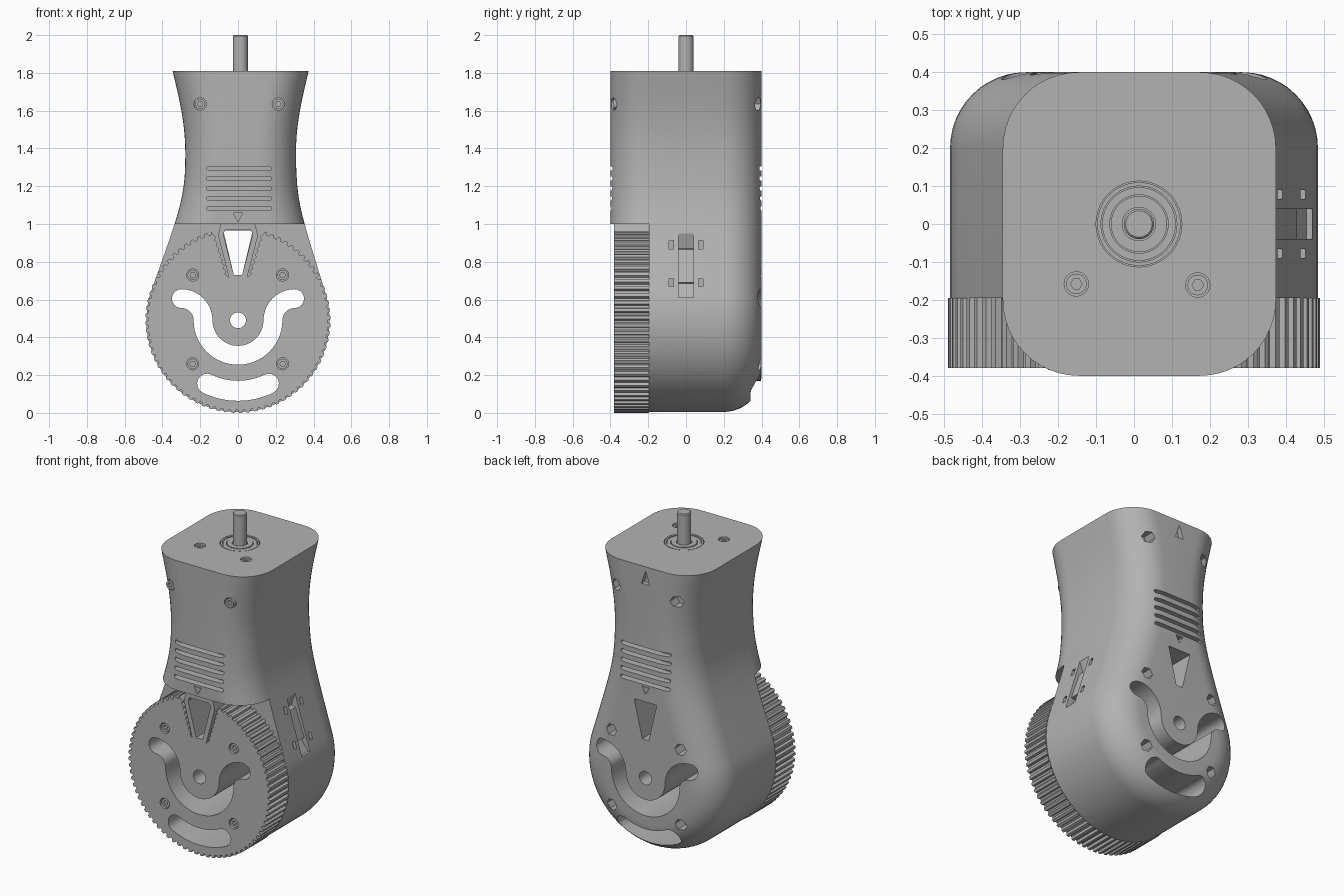
import bpy, bmesh
from math import sin, cos, radians, pi, tau
from mathutils import Vector
from mathutils.geometry import interpolate_bezier

if "Cube" in bpy.data.objects:
    bpy.data.objects.remove(bpy.data.objects["Cube"])

grey = bpy.data.materials.new("plain grey")
grey.use_nodes = True
grey.diffuse_color = (0.45, 0.45, 0.45, 1)
grey.node_tree.nodes["Principled BSDF"].inputs["Base Color"].default_value = grey.diffuse_color


# ---- helpers ----
def place(u, v, w, axis):
    return (u, w, v) if axis == "Y" else (u, v, w)


def prism(bm, pts, lo, hi, axis="Y"):
    """Closed outline extruded along an axis."""
    a, b = [[bm.verts.new(place(u, v, w, axis)) for u, v in pts] for w in (lo, hi)]
    bm.faces.new(a)
    bm.faces.new(b[::-1])
    for i in range(len(a)):
        j = (i + 1) % len(a)
        bm.faces.new((a[j], a[i], b[i], b[j]))


def ring(bm, outer, inner, lo, hi, axis="Y"):
    """Extruded outline with a matching hole."""
    loops = [[bm.verts.new(place(u, v, w, axis)) for u, v in pts]
             for pts, w in ((outer, lo), (outer, hi), (inner, hi), (inner, lo))]
    n = len(outer)
    for k in range(4):
        a, b = loops[k], loops[(k + 1) % 4]
        for i in range(n):
            bm.faces.new((a[i], a[(i + 1) % n], b[(i + 1) % n], b[i]))


def circle(x, v, r, n=32):
    return [(x + r * cos(tau * i / n), v + r * sin(tau * i / n)) for i in range(n)]


def arc(cx, cz, r, a0, a1, n=16):
    return [(cx + r * cos(radians(a0 + (a1 - a0) * i / n)),
             cz + r * sin(radians(a0 + (a1 - a0) * i / n))) for i in range(n + 1)]


def box(x0, x1, z0, z1):
    return [(x0, z0), (x1, z0), (x1, z1), (x0, z1)]


def stroke(path, w):
    """Round-ended outline around a centre line."""
    pts = [Vector(p) for p in path]
    left, right = [], []
    for i, p in enumerate(pts):
        d = (pts[min(i + 1, len(pts) - 1)] - pts[max(i - 1, 0)]).normalized()
        n = Vector((-d.y, d.x)) * w
        left.append(p + n)
        right.append(p - n)

    def cap(p, start):
        v = start - p
        return [p + Vector((v.x * cos(t) + v.y * sin(t), v.y * cos(t) - v.x * sin(t)))
                for t in (pi * k / 8 for k in range(1, 8))]
    return [tuple(p) for p in left + cap(pts[-1], left[-1]) + right[::-1] + cap(pts[0], right[0])]


def make(name, bm):
    bmesh.ops.recalc_face_normals(bm, faces=bm.faces)
    mesh = bpy.data.meshes.new(name)
    bm.to_mesh(mesh)
    bm.free()
    mesh.materials.append(grey)
    obj = bpy.data.objects.new(name, mesh)
    bpy.context.collection.objects.link(obj)
    return obj


def activate(obj):
    bpy.ops.object.select_all(action="DESELECT")
    obj.select_set(True)
    bpy.context.view_layer.objects.active = obj


def cut(obj, bm):
    tool = make("cutter", bm)
    tool.hide_render = True
    mod = obj.modifiers.new("cut", "BOOLEAN")
    mod.operation, mod.solver, mod.object = "DIFFERENCE", "EXACT", tool
    activate(obj)
    bpy.ops.object.modifier_apply(modifier=mod.name)
    bpy.data.objects.remove(tool)


def smooth(obj):
    activate(obj)
    bpy.ops.object.shade_smooth_by_angle(angle=radians(30))


# ---- shared outlines ----
HUB = 0.49
TOP = 1.81
AXIS_X = 0.013
u_slot = stroke(arc(-0.3, HUB, 0.115, 90, 0, 10) + arc(0, HUB, 0.185, 180, 360, 28)[1:-1]
                + arc(0.3, HUB, 0.115, 180, 90, 10), 0.05)
low_slot = stroke(arc(0, HUB, 0.373, -116, -64), 0.053)
hub_hole = circle(0, HUB, 0.042)
window = [(-0.022, 0.73), (0.022, 0.73), (0.078, 0.965), (-0.078, 0.965)]
low_screws = [(x, z) for x in (-0.24, 0.236) for z in (0.26, 0.73)]
high_screws = [(-0.2, 1.635), (0.213, 1.635)]
top_screws = [(-0.152, -0.158), (0.168, -0.161)]

# ---- body: outline lofted along y with rounded front and back edges ----
side = [(x, z, radians(-90 + 108 * i / 28))
        for i, (x, z) in enumerate(arc(0, HUB, 0.485, -90, 18, 28))]
neck = interpolate_bezier(Vector((0.461, 0.64)), Vector((0.32, 1.07)),
                          Vector((0.293, 1.12)), Vector((0.293, 1.38)), 16)
neck += interpolate_bezier(Vector((0.293, 1.38)), Vector((0.293, 1.55)),
                           Vector((0.335, 1.7)), Vector((0.36, TOP)), 12)[1:]
side += [(p.x, p.y, radians(18) * max(0, 1 - (p.y - 0.64) / 0.6)) for p in neck[1:]]


def section(inset):
    half = [(x - inset * cos(a), z - inset * sin(a)) for x, z, a in side]
    loop = half + [(-x, z) for x, z in half[:0:-1]]
    return [(x + 0.014 * min(1, max(0, (z - 0.64) / 0.6)), z) for x, z in loop]


R = 0.2
steps = [radians(90 * i / 12) for i in range(13)]
stations = [(-0.2 - R * cos(t), R * (1 - sin(t))) for t in steps]
stations += [(-y, d) for y, d in stations[::-1]]
bm = bmesh.new()
loops = [[bm.verts.new((x, y, z)) for x, z in section(d)] for y, d in stations]
for a, b in zip(loops, loops[1:]):
    for i in range(len(a)):
        j = (i + 1) % len(a)
        bm.faces.new((a[i], a[j], b[j], b[i]))
bm.faces.new(loops[0])
bm.faces.new(loops[-1])
body = make("body", bm)

# Step that makes room for the toothed wheel
bm = bmesh.new()
prism(bm, box(-1, 1, -1, 1), -1, -0.195)
cut(body, bm)

# Openings, vents, screw pockets and marks
bm = bmesh.new()
for outline in (u_slot, low_slot, hub_hole, window):
    prism(bm, outline, -0.3, 0.5)
for lo, hi in ((-0.45, -0.36), (0.36, 0.45)):
    for i in range(5):
        z = 1.082 + 0.053 * i
        prism(bm, stroke([(-0.155, z), (0.165, z)], 0.011), lo, hi)
    prism(bm, [(0, 1.012), (0.025, 1.058), (-0.025, 1.058)], lo, hi)
prism(bm, [(0, 1.785), (0.028, 1.7), (-0.028, 1.7)], 0.37, 0.45)
for x, z in high_screws:
    prism(bm, circle(x, z, 0.032), -0.45, -0.34)
for x, z in high_screws + low_screws:
    prism(bm, circle(x, z, 0.037, 6), 0.32, 0.45)
for x, y in top_screws:
    prism(bm, circle(x, y, 0.032), 1.77, 1.9, "Z")
prism(bm, circle(AXIS_X, 0, 0.113, 48), 1.78, 1.9, "Z")
# Strap recess and its small square holes
prism(bm, [(0.6, 0.95), (0.365, 0.95), (0.34, 0.87), (0.37, 0.865),
           (0.43, 0.69), (0.405, 0.685), (0.455, 0.61), (0.6, 0.61)], -0.04, 0.04)
for y in (-0.078, 0.078):
    for x, z in ((0.35, 0.89), (0.41, 0.69)):
        prism(bm, box(x, 0.6, z - 0.022, z + 0.022), y - 0.012, y + 0.012)
cut(body, bm)
smooth(body)

# ---- toothed wheel with a serrated notch ----
TEETH = 76
rim = []
for i in range(TEETH):
    for f, r in ((0, 0.475), (0.3, 0.475), (0.45, 0.49), (0.85, 0.49)):
        t = tau * (i + f) / TEETH
        rim.append((r * sin(t), HUB + r * cos(t)))
bm = bmesh.new()
prism(bm, rim, -0.38, -0.195)
wheel = make("toothed_wheel", bm)
bm = bmesh.new()
flank = [(0.052 + 0.065 * i / 14 + 0.012 * (i % 2), 0.72 + 0.015 * i) for i in range(15)]
flank += [(0.14, 0.955), (0.14, 1.1)]
prism(bm, flank + [(-x, z) for x, z in flank[::-1]], -0.5, -0.1)
for outline in (u_slot, low_slot, hub_hole):
    prism(bm, outline, -0.5, -0.1)
for x, z in low_screws:
    prism(bm, circle(x, z, 0.032), -0.45, -0.33)
cut(wheel, bm)
smooth(wheel)

# ---- wedge frame around the window ----
outer = [(-0.045, 0.705), (0.045, 0.705), (0.106, 0.94), (0.09, 1.003), (-0.09, 1.003), (-0.106, 0.94)]
inner = [(-0.022, 0.73), (0.022, 0.73), (0.078, 0.945), (0.068, 0.968), (-0.068, 0.968), (-0.078, 0.945)]
bm = bmesh.new()
ring(bm, outer, inner, -0.382, -0.19)
make("wedge_frame", bm)


# ---- screws with hexagon sockets ----
def screw(name, x, v, lo, hi, axis="Y"):
    n = 24
    hexagon = []
    for i in range(n):
        t = tau * i / n
        r = 0.013 / cos(t % (pi / 3) - pi / 6)
        hexagon.append((x + r * cos(t), v + r * sin(t)))
    screw_bm = bmesh.new()
    ring(screw_bm, circle(x, v, 0.027, n), hexagon, lo, hi, axis)
    smooth(make(name, screw_bm))


for x, z in high_screws:
    screw("upper_screw", x, z, -0.385, -0.335)
for x, z in low_screws:
    screw("wheel_screw", x, z, -0.372, -0.325)
for x, y in top_screws:
    screw("top_screw", x, y, 1.765, 1.8, "Z")

# ---- bearing and drive shaft ----
bm = bmesh.new()
ring(bm, circle(AXIS_X, 0, 0.11, 48), circle(AXIS_X, 0, 0.1, 48), 1.775, TOP, "Z")
ring(bm, circle(AXIS_X, 0, 0.097, 48), circle(AXIS_X, 0, 0.077, 48), 1.775, TOP - 0.003, "Z")
ring(bm, circle(AXIS_X, 0, 0.074, 48), circle(AXIS_X, 0, 0.044, 48), 1.775, TOP, "Z")
smooth(make("bearing", bm))
bm = bmesh.new()
prism(bm, circle(AXIS_X, 0, 0.04), 1.77, 2.0, "Z")
rim_edges = [e for e in bm.edges if all(v.co.z > 1.99 for v in e.verts)]
bmesh.ops.bevel(bm, geom=rim_edges, offset=0.005, segments=1, affect="EDGES")
smooth(make("drive_shaft", bm))
